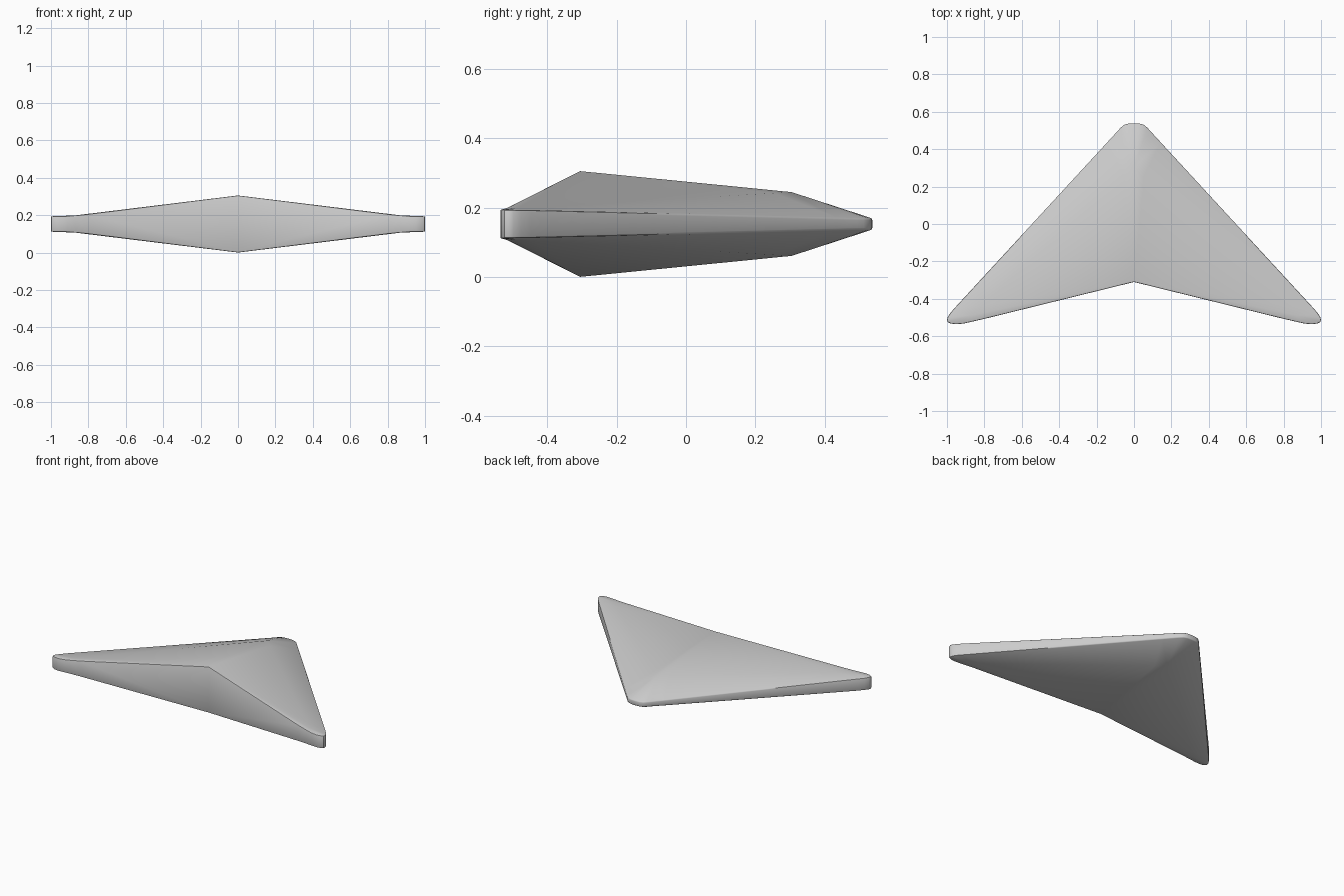
import bpy, bmesh, math
from mathutils import Vector

if "Cube" in bpy.data.objects:
    bpy.data.objects.remove(bpy.data.objects["Cube"])

MID = 0.153                                   # height of the symmetry plane
ROOT = Vector((0, -0.31, 0.153))              # rear centre (z = half thickness)
APEX = Vector((0, 0.305, 0.092))              # front end of the ridge
TIP = Vector((0.87, -0.488, 0.046))           # outer end of the ridge

# Plan outline of one half: rounded nose, straight leading edge, rounded tip
nose = [(0, .538), (.03, .537), (.055, .529), (.073, .513), (.09, .494)]
tip = [(.957, -.447), (.982, -.476), (.996, -.498), (1, -.512), (.996, -.524),
       (.98, -.532), (.95, -.536), (.91, -.532), (.87, -.523), (.80, -.507)]
tip_h = [.040, .040, .041, .041, .041, .042, .042, .043, .046, .053]
STEPS = 16

# Matching lists of edge points and ridge points
edge, ridge = [], []
for x, y in nose:
    edge.append(Vector((x, y, .016)))
    ridge.append(APEX)
a, b = edge[-1], Vector((*tip[0], tip_h[0]))
for i in range(1, STEPS):
    t = i / STEPS
    edge.append(a.lerp(b, t))
    ridge.append(APEX.lerp(TIP, t))
for (x, y), h in zip(tip, tip_h):
    edge.append(Vector((x, y, h)))
    ridge.append(TIP)

bm = bmesh.new()


def face(points, sx, sz):
    clean = []
    for p in points:
        if not any((p - q).length < 1e-6 for q in clean):
            clean.append(p)
    bm.faces.new([bm.verts.new((p.x * sx, p.y, MID + p.z * sz)) for p in clean])


def low(p):
    return Vector((p.x, p.y, -p.z))


for sx in (1, -1):
    for sz in (1, -1):
        # sloping band from ridge to edge
        for i in range(len(edge) - 1):
            face([ridge[i], edge[i], edge[i + 1], ridge[i + 1]], sx, sz)
        # broad main panel
        for i in range(len(edge) - 1):
            if (ridge[i] - ridge[i + 1]).length > 1e-6:
                face([ROOT, ridge[i], ridge[i + 1]], sx, sz)
        face([ROOT, TIP, edge[-1]], sx, sz)
    # upright rim
    rim = edge + [ROOT]
    for p, q in zip(rim, rim[1:]):
        face([p, q, low(q), low(p)], sx, 1)

bmesh.ops.remove_doubles(bm, verts=bm.verts[:], dist=1e-5)
bmesh.ops.recalc_face_normals(bm, faces=bm.faces[:])

# Soften the rim edges
sharp = [e for e in bm.edges if len(e.link_faces) == 2
         and e.calc_face_angle() > math.radians(45)]
bmesh.ops.bevel(bm, geom=sharp, offset=0.005, offset_type='OFFSET', segments=2,
                profile=0.5, affect='EDGES', clamp_overlap=True)

mesh = bpy.data.meshes.new("flying_wing")
bm.to_mesh(mesh)
bm.free()
wing = bpy.data.objects.new("flying_wing", mesh)
bpy.context.collection.objects.link(wing)
bpy.context.view_layer.objects.active = wing
wing.select_set(True)
bpy.ops.object.shade_smooth_by_angle(angle=math.radians(35))
